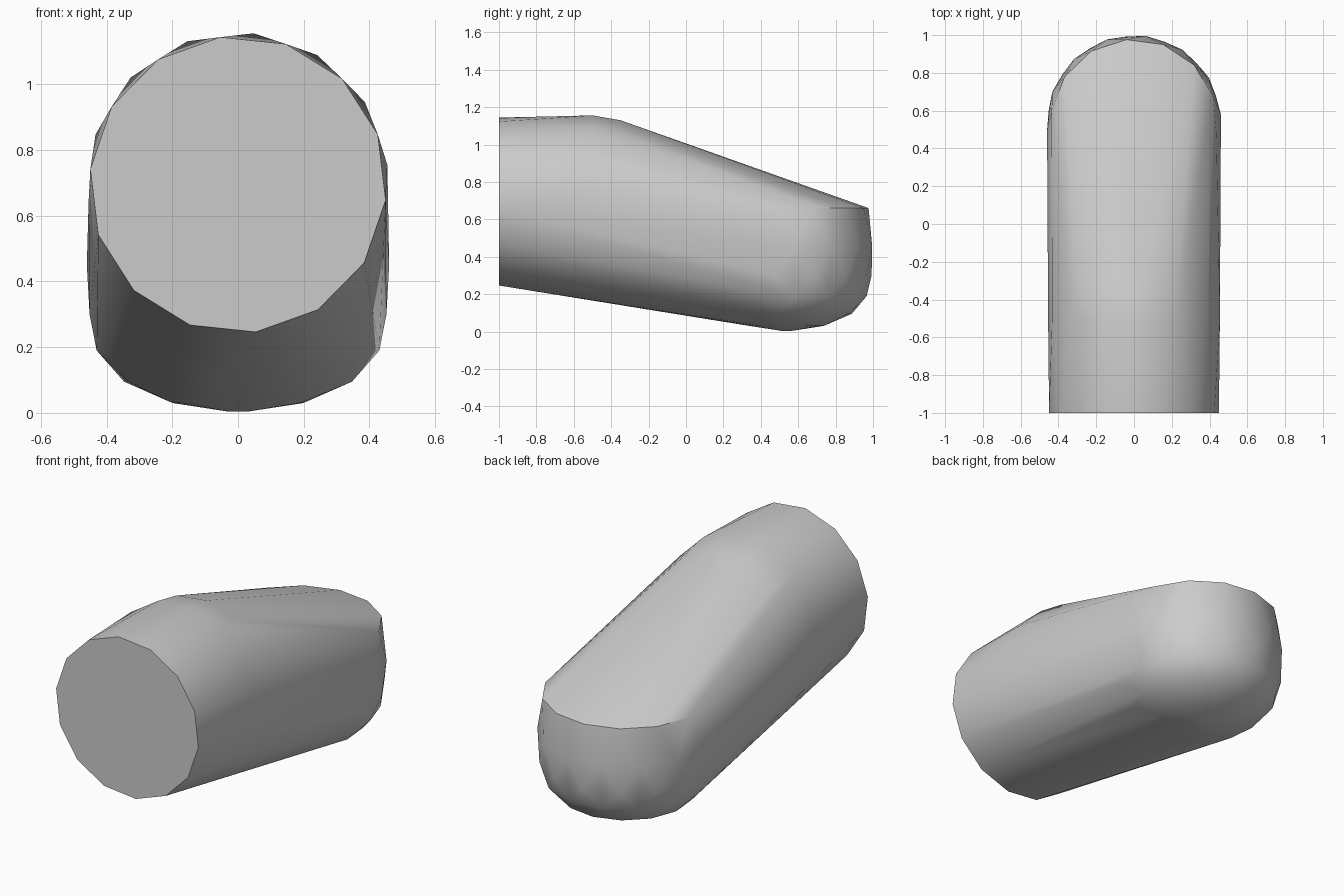
import bpy
import bmesh
from math import cos, sin, pi, radians
from mathutils import Vector

cube = bpy.data.objects.get("Cube")
if cube:
    bpy.data.objects.remove(cube, do_unlink=True)

# Single plain grey material
grey = bpy.data.materials.new("plain_grey")
grey.use_nodes = True
colour = (0.6, 0.6, 0.6, 1.0)
grey.diffuse_color = colour
grey.node_tree.nodes["Principled BSDF"].inputs["Base Color"].default_value = colour

SIDES = 14
STEP = 2 * pi / SIDES


def ring(bm, centre, radius, u, v, phase):
    """Add a loose ring of points in the plane spanned by u and v."""
    for i in range(SIDES):
        a = phase + i * STEP
        bm.verts.new(centre + radius * (cos(a) * u + sin(a) * v))


X, Y, Z = Vector((1, 0, 0)), Vector((0, 1, 0)), Vector((0, 0, 1))
bm = bmesh.new()

# Flat front end
front_phase = radians(-6)
ring(bm, Vector((0, -1, 0.695)), 0.452, X, Z, front_phase)

# Rounded elbow where the top starts to slope down
for y, r in ((-0.6, 0.453), (-0.5, 0.458), (-0.35, 0.432)):
    ring(bm, Vector((0, y, 0.70)), r, X, Z, front_phase + STEP / 2)

# Upright rounded tail: cut rim at the top, bowl at the bottom
tail = ((0.66, 0.44), (0.45, 0.462), (0.3, 0.456), (0.19, 0.432),
        (0.095, 0.35), (0.03, 0.2), (0.004, 0.03))
for i, (z, r) in enumerate(tail):
    ring(bm, Vector((0, 0.538, z)), r, X, Y, radians(18) + (i % 2) * STEP / 2)

# Stretch one convex skin over all rings and drop the inner points
hull = bmesh.ops.convex_hull(bm, input=bm.verts[:])
inner = {e for e in hull["geom_interior"] + hull["geom_unused"]
         if isinstance(e, bmesh.types.BMVert)}
bmesh.ops.delete(bm, geom=list(inner), context="VERTS")
bmesh.ops.dissolve_limit(bm, angle_limit=radians(0.5),
                         verts=bm.verts[:], edges=bm.edges[:])
bmesh.ops.recalc_face_normals(bm, faces=bm.faces[:])

mesh = bpy.data.meshes.new("bent_capsule")
bm.to_mesh(mesh)
bm.free()
mesh.materials.append(grey)
body = bpy.data.objects.new("bent_capsule", mesh)
bpy.context.collection.objects.link(body)

# Smooth skin with sharp end rims
bpy.ops.object.select_all(action="DESELECT")
body.select_set(True)
bpy.context.view_layer.objects.active = body
bpy.ops.object.shade_smooth_by_angle(angle=radians(35))
